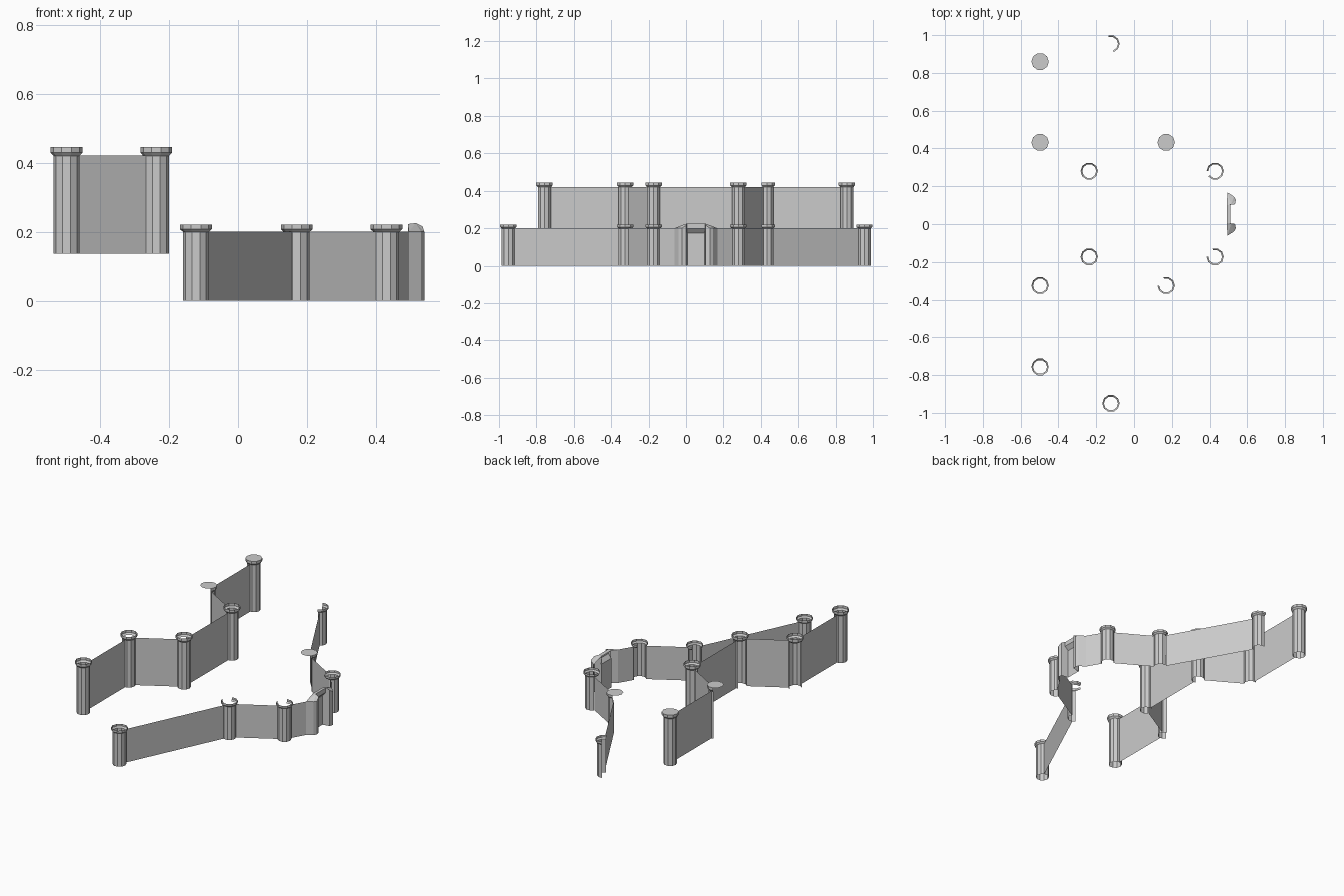
import bpy
import math
from mathutils import Vector

if "Cube" in bpy.data.objects:
    bpy.data.objects.remove(bpy.data.objects["Cube"])

R_SHAFT, R_CAP, SIDES = 0.037, 0.046, 10


def make(name, verts, faces):
    me = bpy.data.meshes.new(name)
    me.from_pydata(verts, [], faces)
    me.update()
    ob = bpy.data.objects.new(name, me)
    bpy.context.collection.objects.link(ob)
    return ob


def lathe(name, x, y, profile, arc, disc=False):
    """Open shell of revolution over facet range arc=(first, last)."""
    a, b = arc
    n, m = b - a, len(profile)
    verts, faces = [], []
    for k in range(a, b + 1):
        t = 2 * math.pi * k / SIDES
        for r, z in profile:
            verts.append((x + r * math.cos(t), y + r * math.sin(t), z))
    for i in range(n):
        for j in range(m - 1):
            p = i * m + j
            faces.append((p, p + m, p + m + 1, p + 1))
    if disc:  # flat lid
        base = len(verts)
        r, z = profile[-1]
        for k in range(SIDES):
            t = 2 * math.pi * k / SIDES
            verts.append((x + r * math.cos(t), y + r * math.sin(t), z))
        faces.append(tuple(range(base, base + SIDES)))
    return make(name, verts, faces)


def tower(name, x, y, z0, z1, z2, shaft, cap, disc=False):
    lathe(name + "_shaft", x, y, [(R_SHAFT, z0), (R_SHAFT, z1)], shaft)
    lathe(name + "_cap", x, y,
          [(R_SHAFT, z1 - 0.001), (R_CAP, z1 + (z2 - z1) * 0.35), (R_CAP, z2)], cap, disc)


def wall(name, p, q, z0, z1, trim0=0.035, trim1=0.035):
    p, q = Vector(p), Vector(q)
    d = (q - p).normalized()
    p, q = p + d * trim0, q - d * trim1
    make(name, [(p.x, p.y, z0), (q.x, q.y, z0), (q.x, q.y, z1), (p.x, p.y, z1)],
         [(0, 1, 2, 3)])


FULL = (0, 10)
# upper terrace: x, y, shaft facets, cap facets, lid
upper = [
    (-0.497, -0.757, FULL, FULL, False),
    (-0.497, -0.325, (-4, 2), FULL, False),
    (-0.237, -0.173, (-4, 3), FULL, False),
    (-0.237, 0.280, (-3, 4), FULL, False),
    (-0.497, 0.432, (-1, 3), (-1, 3), True),
    (-0.497, 0.860, FULL, FULL, True),
]
# lower terrace
lower = [
    (-0.122, -0.950, FULL, FULL, False),
    (0.170, -0.325, (-4, 1), (-5, 3), False),
    (0.430, -0.173, (-4, 2), (-5, 3), False),
    (0.430, 0.280, (-2, 4), (-4, 5), False),
    (0.170, 0.432, (-1, 3), (-1, 3), True),
    (-0.122, 0.954, (-2, 3), (-2, 3), False),
]
for label, data, z0, z1, z2 in (("upper", upper, 0.136, 0.42, 0.445),
                                ("lower", lower, 0.0, 0.2, 0.22)):
    for i, (x, y, s, c, d) in enumerate(data):
        tower(f"{label}_tower_{i}", x, y, z0, z1, z2, s, c, d)
    for i in range(len(data) - 1):
        if label == "lower" and i == 2:
            continue  # gatehouse sits here
        wall(f"{label}_wall_{i}", data[i][:2], data[i + 1][:2], z0, z1)

# gatehouse, mirrored about its centre line
GY = 0.053
for s, side in ((-1, "front"), (1, "back")):
    def py(d):
        return GY + s * d
    wall(f"gate_wall_{side}", (0.430, GY + s * 0.227), (0.495, py(0.115)),
         0, 0.2, 0.035, 0)
    # faceted flank standing forward of the door
    plan = [(0.495, 0.115), (0.530, 0.092), (0.540, 0.075), (0.535, 0.052), (0.492, 0.046)]
    tops = [0.2, 0.2, 0.2, 0.215, 0.222]
    n = len(plan)
    v = [(x, py(d), 0) for x, d in plan] + [(x, py(d), z) for (x, d), z in zip(plan, tops)]
    f = [(i, i + 1, n + i + 1, n + i) for i in range(n - 1)]
    v.append((0.515, py(0.050), 0.225))  # roof apex
    f += [(n + i, n + i + 1, 2 * n) for i in range(n - 1)]
    f.append((2 * n - 1, n, 2 * n))
    make(f"gate_flank_{side}", v, f)

# door, sloping lintel and fascia as one folded strip
prof = [(0.492, 0.0), (0.492, 0.175), (0.512, 0.198), (0.512, 0.225), (0.492, 0.222)]
v = [(x, GY + s * 0.048, z) for s in (-1, 1) for x, z in prof]
n = len(prof)
make("gate_door", v, [(i, i + n, i + n + 1, i + 1) for i in range(n - 1)])
